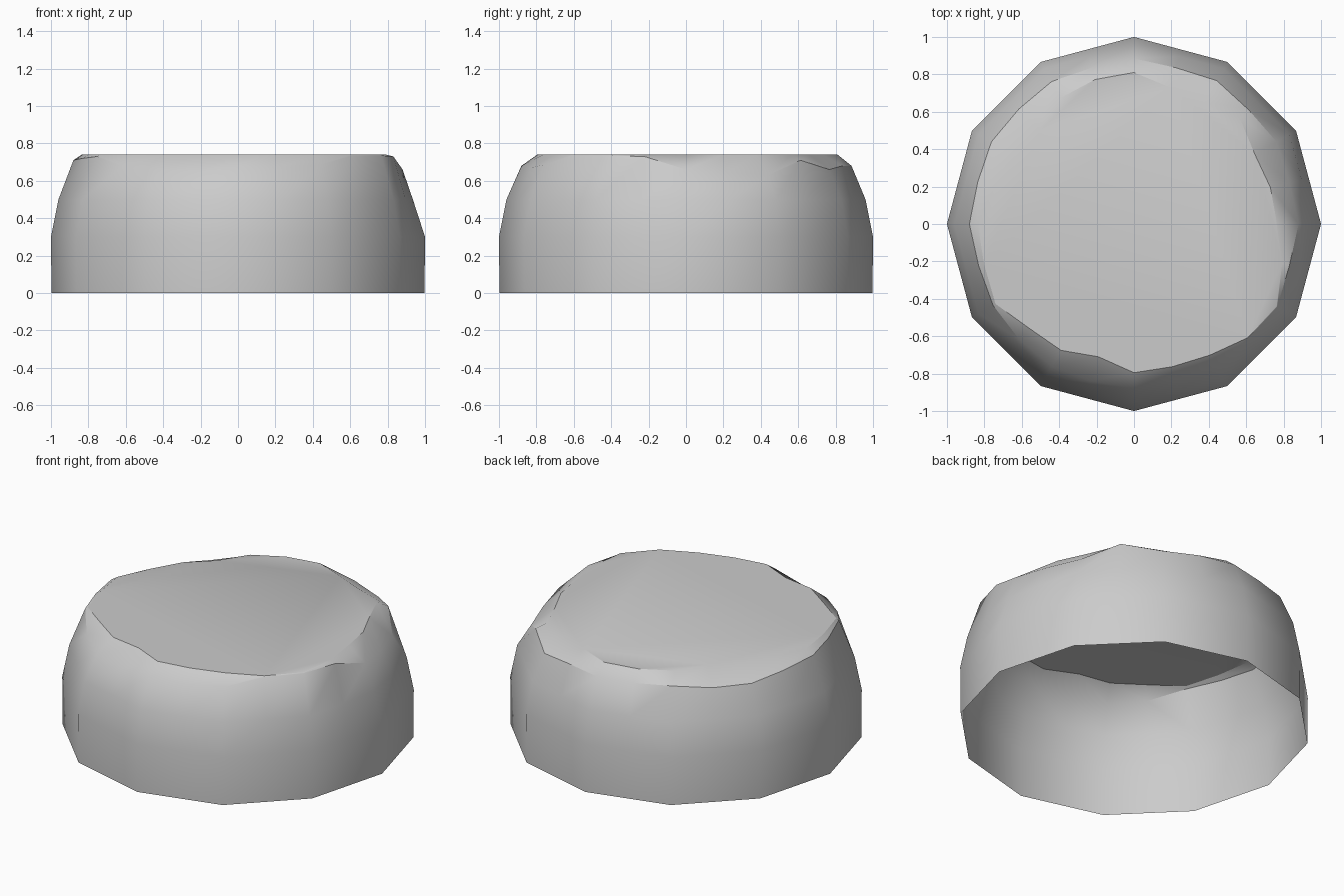
import bpy, bmesh, math

if "Cube" in bpy.data.objects:
    bpy.data.objects.remove(bpy.data.objects["Cube"])

N = 24  # twelve sides, each split once at its middle

# shoulder crease: height and radius, every 15 degrees from +x
crease_z = [.66, .645, .63, .71, .66, .68, .68, .68, .69, .67, .67, .69,
            .71, .72, .73, .68, .66, .65, .68, .67, .685, .735, .735, .73]
crease_r = [.88, .86, .88, .865, .885, .865, .885, .865, .88, .87, .88, .865,
            .88, .86, .87, .87, .88, .87, .88, .86, .88, .865, .885, .86]
# irregular flat top outline radius
top_r = [.765, .755, .746, .80, .755, .755, .81, .80, .78, .71, .745, .77,
         .835, .83, .855, .79, .78, .735, .795, .79, .81, .86, .88, .82]


def side(i):
    return 1.0 if i % 2 == 0 else math.cos(math.pi / 12)


bm = bmesh.new()


def ring(radius, height):
    verts = []
    for i in range(N):
        a = 2 * math.pi * i / N
        r = radius(i)
        verts.append(bm.verts.new((r * math.cos(a), r * math.sin(a), height(i))))
    return verts


# wall, shoulder and chipped bevel; the bottom stays open
rings = [
    ring(lambda i: .997 * side(i), lambda i: 0),
    ring(side, lambda i: .3),
    ring(lambda i: (.935 if i == 0 else .96) * side(i), lambda i: .5),
    ring(lambda i: crease_r[i], lambda i: crease_z[i]),
    ring(lambda i: top_r[i], lambda i: .74),
]
wall = []
for k in range(4):
    for i in range(N):
        j = (i + 1) % N
        f = bm.faces.new((rings[k][i], rings[k][j], rings[k + 1][j], rings[k + 1][i]))
        wall.append(f)
        f.smooth = True

# flat top
bm.faces.new(rings[-1])

mesh = bpy.data.meshes.new("hollow_cap")
bm.to_mesh(mesh)
bm.free()
cap = bpy.data.objects.new("hollow_cap", mesh)
bpy.context.collection.objects.link(cap)
bpy.context.view_layer.objects.active = cap
cap.select_set(True)
bpy.ops.object.shade_smooth_by_angle(angle=math.radians(32))
